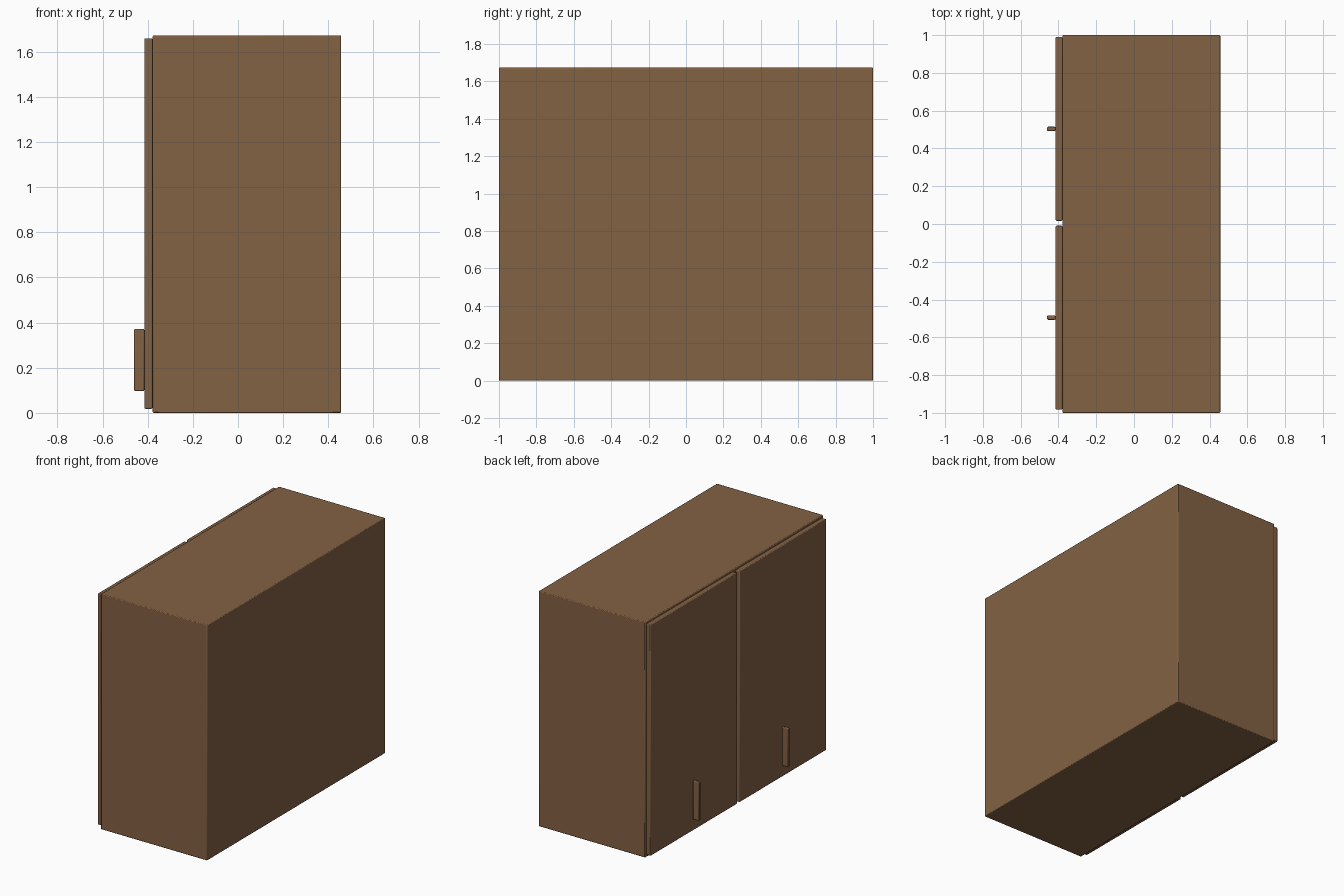
import bpy

if "Cube" in bpy.data.objects:
    bpy.data.objects.remove(bpy.data.objects["Cube"])

# Single wood colour
wood = bpy.data.materials.new("brown wood")
wood.diffuse_color = (0.23, 0.122, 0.058, 1)
wood.use_nodes = True
wood.node_tree.nodes["Principled BSDF"].inputs["Base Color"].default_value = wood.diffuse_color


def box(name, x, y, z, bevel):
    """Bevelled box spanning the given (min, max) ranges."""
    spans = (x, y, z)
    bpy.ops.mesh.primitive_cube_add(size=1, location=[(a + b) / 2 for a, b in spans])
    ob = bpy.context.object
    ob.name = name
    ob.scale = [b - a for a, b in spans]
    bpy.ops.object.transform_apply(location=False, rotation=False, scale=True)
    ob.data.materials.append(wood)
    mod = ob.modifiers.new("soft edges", 'BEVEL')
    mod.width = bevel
    mod.segments = 2
    bpy.ops.object.shade_smooth_by_angle()
    return ob


# Cabinet carcass
box("cabinet_body", (-0.378, 0.457), (-1.0, 1.0), (0.0, 1.673), 0.005)

# Two doors on the -x side, each with an upright handle
for side, yc in (("left", 0.504), ("right", -0.496)):
    box(side + "_door", (-0.415, -0.379), (yc - 0.487, yc + 0.487), (0.018, 1.66), 0.005)
    box(side + "_handle", (-0.46, -0.415), (yc - 0.011, yc + 0.011), (0.097, 0.372), 0.005)
